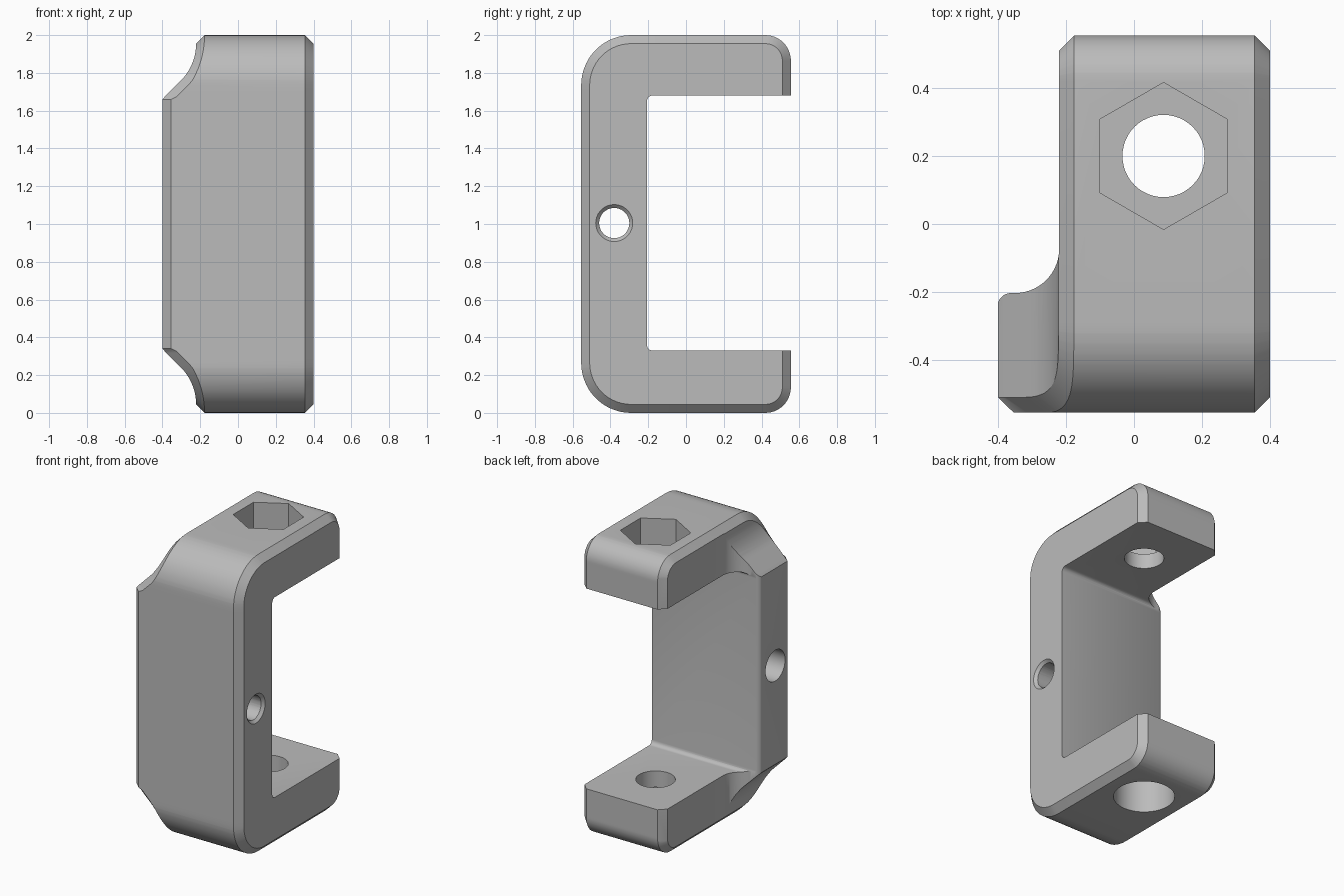
import bpy, bmesh
from math import sin, cos, pi, hypot, sqrt

default = bpy.data.objects.get("Cube")
if default:
    bpy.data.objects.remove(default)

CH = 0.045                       # chamfer width
Y, Z0, Z1 = 0.51, CH, 2 - CH     # side outline inside the chamfer
RF, RB = 0.22, 0.09              # front and back corner radii inside the chamfer
ARM_X, RIGHT_X = -0.222, 0.4
BOLT = (0.087, 0.2)
PIN = (-0.38, 1.005)


def arc(cx, cy, r, a0, a1, n):
    """Points along an arc, angles in degrees."""
    angles = [(a0 + (a1 - a0) * i / n) * pi / 180 for i in range(n + 1)]
    return [(cx + r * cos(a), cy + r * sin(a)) for a in angles]


def make_object(name, bm):
    bmesh.ops.recalc_face_normals(bm, faces=bm.faces)
    mesh = bpy.data.meshes.new(name)
    bm.to_mesh(mesh)
    bm.free()
    obj = bpy.data.objects.new(name, mesh)
    bpy.context.collection.objects.link(obj)
    return obj


def prism(name, pts, axis, lo, hi, grow=1.0):
    """Extrude a 2D outline along x or z; grow scales the far end about PIN."""
    bm = bmesh.new()
    ends = []
    for c, s in ((lo, 1.0), (hi, grow)):
        ring = [(PIN[0] + (a - PIN[0]) * s, PIN[1] + (b - PIN[1]) * s) for a, b in pts]
        ends.append([bm.verts.new((c, a, b) if axis == "x" else (a, b, c)) for a, b in ring])
    bm.faces.new(ends[0])
    bm.faces.new(ends[1])
    for i in range(len(pts)):
        j = (i + 1) % len(pts)
        bm.faces.new((ends[0][i], ends[0][j], ends[1][j], ends[1][i]))
    return make_object(name, bm)


def left_edge(z):
    """Left side of the body: wide middle, sloping into the arms by a concave arc."""
    r = 0.278
    u = min(z - Z0, Z1 - z)
    if u < r * sin(pi / 4):
        return ARM_X - r + sqrt(r * r - max(u, 0) ** 2)
    return max(-0.4, ARM_X - r + r * cos(pi / 4) - (u - r * sin(pi / 4)))


def side_point(z, r, sign):
    """Point and outward normal of the rounded side outline at height z."""
    dz = min(z - Z0, Z1 - z)
    if dz >= r:
        return sign * Y, z, sign, 0.0
    nz = (r - dz) / r
    ny = sqrt(max(0.0, 1 - nz * nz))
    return sign * (Y - r + r * ny), z, sign * ny, nz if z > 1 else -nz


# Heights where the outline is sampled
half = set()
for r, n in ((RF, 14), (RB, 8)):
    half |= {round(r * (1 - cos(pi / 2 * i / n)), 5) for i in range(n + 1)}
half |= {0.18, 0.197, 0.295}
half |= {round(0.24 + 0.01 * i, 5) for i in range(1, 5)}
heights = sorted({round(Z0 + h, 5) for h in half} | {round(Z1 - h, 5) for h in half})

# Body: front points going up, then back points going down
bm = bmesh.new()
rings = {"left": [], "left_skin": [], "right_skin": [], "right": []}
for sign, radius, order in ((-1, RF, heights), (1, RB, heights[::-1])):
    for z in order:
        y, _, ny, nz = side_point(z, radius, sign)
        x, shift = ARM_X, CH
        if sign < 0:
            x = left_edge(z)
            slope = (left_edge(z + 0.004) - left_edge(z - 0.004)) / 0.008
            shift = CH * hypot(1, slope) if Z0 < z < Z1 else CH
        oy, oz = y + ny * CH, z + nz * CH
        rings["left"].append(bm.verts.new((x, y, z)))
        rings["left_skin"].append(bm.verts.new((x + shift, oy, oz)))
        rings["right_skin"].append(bm.verts.new((RIGHT_X - CH, oy, oz)))
        rings["right"].append(bm.verts.new((RIGHT_X, y, z)))
loops = list(rings.values())
count = len(loops[0])
for a, b in zip(loops, loops[1:]):
    for i in range(count):
        j = (i + 1) % count
        bm.faces.new((a[i], a[j], b[j], b[i]))
bm.faces.new(loops[3])
middle = [bm.verts.new((left_edge(z), 0.05, z)) for z in heights]
front, back = loops[0][:len(heights)], loops[0][len(heights):][::-1]
for i in range(len(heights) - 1):
    bm.faces.new((front[i], front[i + 1], middle[i + 1], middle[i]))
    bm.faces.new((middle[i], middle[i + 1], back[i + 1], back[i]))
bm.faces.new((front[0], middle[0], back[0]))
bm.faces.new((front[-1], middle[-1], back[-1]))
body = make_object("clamp_body", bm)

# Cutters: side relief with blends, jaw opening, bolt and pin holes
relief = [(-1, -0.244)] + arc(-0.361, -0.244, 0.041, 180, 90, 8)
relief += arc(-0.35, -0.073, 0.13, -90, 0, 14)
relief += [(-0.22, 0.51), (-0.175, 0.555), (-0.175, 1), (-1, 1)]
jaw = arc(-0.177, 0.36, 0.03, 270, 180, 6) + arc(-0.177, 1.65, 0.03, 180, 90, 6)
jaw += [(1, 1.68), (1, 0.33)]
cutters = [
    prism("side_relief_cutter", relief, "z", -1, 3),
    prism("jaw_cutter", jaw, "x", -1, 1),
    prism("bolt_cutter", arc(*BOLT, 0.121, 0, 352.5, 47), "z", -1, 3),
    prism("hex_pocket_cutter", arc(*BOLT, 0.216, 30, 330, 5), "z", 1.78, 3),
    prism("round_pocket_cutter", arc(*BOLT, 0.187, 0, 352.5, 47), "z", -1, 0.22),
    prism("pin_cutter", arc(*PIN, 0.08, 0, 350, 35), "x", -1, 1),
    prism("pin_counterbore_cutter", arc(*PIN, 0.104, 0, 350, 35), "x", -1, 0),
    prism("pin_countersink_cutter", arc(*PIN, 0.058, 0, 350, 35), "x", 0.36, 0.44, 0.138 / 0.058),
]
bpy.context.view_layer.objects.active = body
body.select_set(True)
for cutter in cutters:
    cutter.hide_render = True
    mod = body.modifiers.new("cut", "BOOLEAN")
    mod.operation = "DIFFERENCE"
    mod.solver = "EXACT"
    mod.object = cutter
    bpy.ops.object.modifier_apply(modifier=mod.name)
    bpy.data.objects.remove(cutter)

# Material and shading
grey = bpy.data.materials.new("plain grey")
grey.use_nodes = True
colour = (0.5, 0.5, 0.5, 1)
grey.diffuse_color = colour
grey.node_tree.nodes["Principled BSDF"].inputs["Base Color"].default_value = colour
body.data.materials.clear()
body.data.materials.append(grey)
bpy.ops.object.shade_smooth_by_angle(angle=pi / 6)
